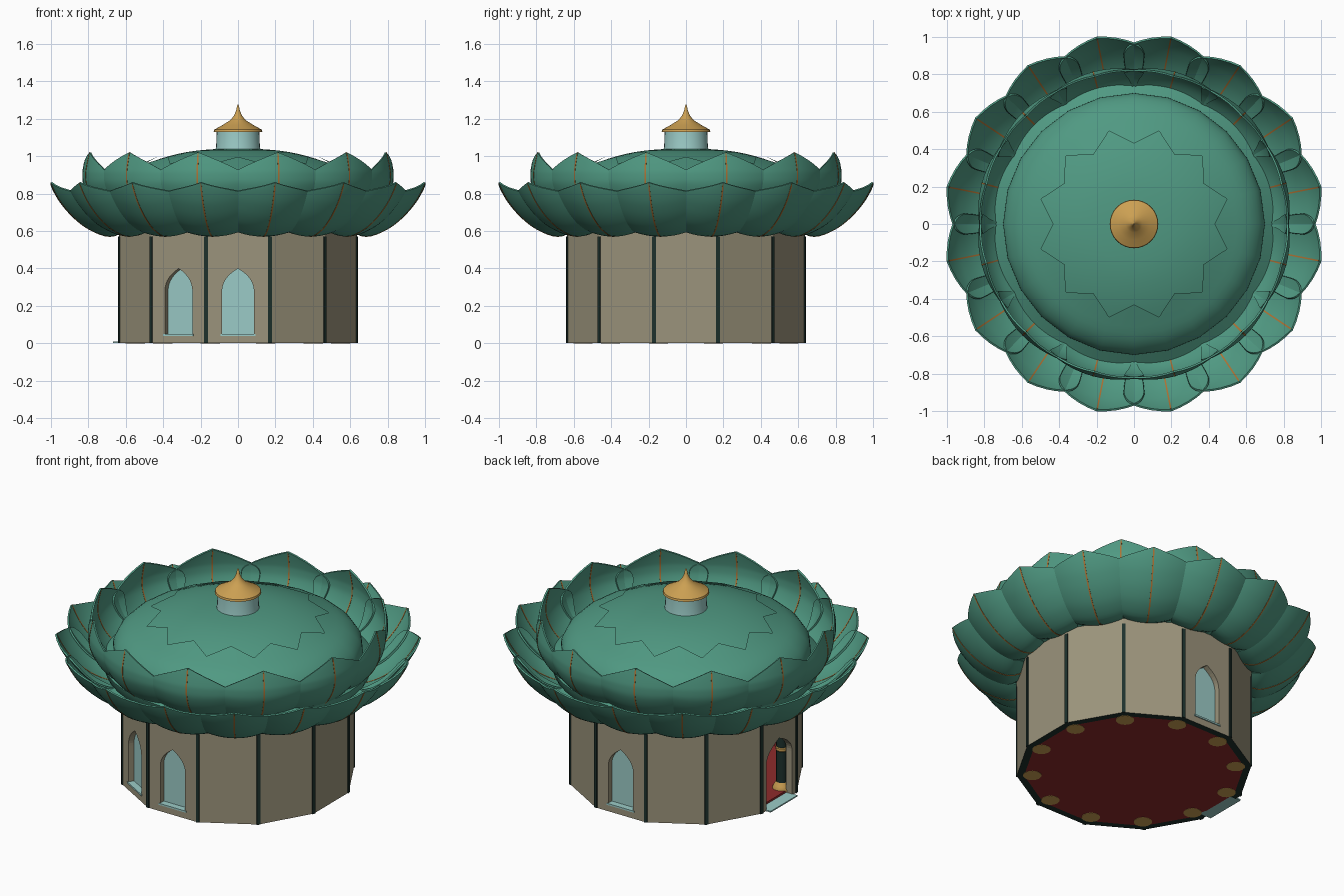
import bpy, bmesh, math
from mathutils import Matrix, Vector

if "Cube" in bpy.data.objects:
    bpy.data.objects.remove(bpy.data.objects["Cube"])

R = math.radians


def mat(name, c):
    m = bpy.data.materials.new(name)
    m.diffuse_color = (*c, 1)
    m.use_nodes = True
    m.node_tree.nodes["Principled BSDF"].inputs["Base Color"].default_value = m.diffuse_color
    return m


GREEN = mat("petal_green", (0.080, 0.320, 0.225))
BEIGE = mat("wall_beige", (0.330, 0.295, 0.200))
DARK = mat("dark_green", (0.012, 0.030, 0.025))
TEAL = mat("pale_teal", (0.330, 0.600, 0.570))
GOLD = mat("gold", (0.600, 0.350, 0.085))
RED = mat("deep_red", (0.270, 0.025, 0.025))
AMBER = mat("vein_amber", (0.420, 0.170, 0.035))


def finish(name, bm, mats, smooth=True, thick=0, recalc=True):
    bmesh.ops.remove_doubles(bm, verts=bm.verts, dist=1e-5)
    if recalc:
        bmesh.ops.recalc_face_normals(bm, faces=bm.faces)
    me = bpy.data.meshes.new(name)
    bm.to_mesh(me)
    bm.free()
    ob = bpy.data.objects.new(name, me)
    bpy.context.collection.objects.link(ob)
    for m in mats:
        me.materials.append(m)
    bpy.ops.object.select_all(action='DESELECT')
    ob.select_set(True)
    bpy.context.view_layer.objects.active = ob
    if thick:
        s = ob.modifiers.new("thickness", 'SOLIDIFY')
        s.thickness, s.offset = thick, 0
        bpy.ops.object.modifier_apply(modifier=s.name)
    if smooth:
        bpy.ops.object.shade_smooth_by_angle(angle=R(35))
    return ob


def spline(pts, n):
    """Catmull-Rom samples through tuples of any size."""
    P = [Vector(p) for p in pts]
    P = [2 * P[0] - P[1]] + P + [2 * P[-1] - P[-2]]
    out = []
    for i in range(1, len(P) - 2):
        a, b, c, d = P[i - 1:i + 3]
        for k in range(n):
            t = k / n
            out.append(0.5 * (2 * b + (c - a) * t + (2 * a - 5 * b + 4 * c - d) * t * t
                              + (3 * b - a - 3 * c + d) * t ** 3))
    return out + [P[-2]]


def lathe(bm, prof, seg=48, start=0, at=(0, 0), zigzag=0):
    """Revolve (r, z); zigzag pulls every other point of the last ring inward."""
    rings = []
    for j, (r, z) in enumerate(prof):
        ring = []
        for i in range(seg):
            rr, zz = r, z
            if zigzag and j == len(prof) - 1 and i % 2:
                rr, zz = r - zigzag, z + zigzag * 0.42
            a = start + 2 * math.pi * i / seg
            ring.append(bm.verts.new((at[0] + rr * math.cos(a), at[1] + rr * math.sin(a), zz)))
        rings.append(ring)
    for p, q in zip(rings, rings[1:]):
        for i in range(seg):
            k = (i + 1) % seg
            bm.faces.new((p[i], p[k], q[k], q[i]))
    return rings


def petals(name, count, prof, cup, thick, material, width=None):
    """Ring of cupped petals; prof rows are (radius, height, half width)."""
    bm = bmesh.new()
    rows = spline(prof, 4)
    cols = 1 if width else 6
    for n in range(count):
        rot = Matrix.Rotation(2 * math.pi * (n + 0.5) / count, 4, 'Z')
        grid = []
        for j, p in enumerate(rows):
            t = rows[min(j + 1, len(rows) - 1)] - rows[max(j - 1, 0)]
            t = Vector((t[0], t[1])).normalized()
            w = min(width, p[2]) if width else max(p[2], 0)
            line = []
            for i in range(-cols, cols + 1):
                y = w * i / cols
                d = cup * y * y
                line.append(bm.verts.new(rot @ Vector((p[0] - t[1] * d, y, p[1] + t[0] * d))))
            grid.append(line)
        for a, b in zip(grid, grid[1:]):
            for i in range(2 * cols):
                bm.faces.new((a[i], a[i + 1], b[i + 1], b[i]))
    bmesh.ops.dissolve_degenerate(bm, dist=1e-5, edges=bm.edges)
    return finish(name, bm, [material], thick=thick)


def box(bm, az, x0, x1, hy, z0, z1):
    m = Matrix.Rotation(az, 4, 'Z') @ Matrix.Translation(((x0 + x1) / 2, 0, (z0 + z1) / 2))
    bmesh.ops.create_cube(bm, size=1, matrix=m @ Matrix.Diagonal((x1 - x0, 2 * hy, z1 - z0, 1)))


def slab(bm, az, outline, x0, x1, taper_at=None):
    """Extrude a (y, z) outline from x0 to x1 along the wall direction."""
    rot = Matrix.Rotation(az, 4, 'Z')
    loops = []
    for x in (x0, x1):
        loops.append([bm.verts.new(rot @ Vector((x, y * (x / x1 if taper_at and abs(y) >= taper_at else 1), z)))
                      for y, z in outline])
    a, b = loops
    fs = [bm.faces.new(a), bm.faces.new(b)]
    for i in range(len(a)):
        k = (i + 1) % len(a)
        fs.append(bm.faces.new((a[i], a[k], b[k], b[i])))
    return fs


def arch(w, z0, spring, top):
    """Pointed arch outline from lower right to lower left."""
    right = [(w, z0)] + [(w * (1 - (i / 8) ** 2.5), spring + (top - spring) * i / 8) for i in range(9)]
    return right + [(-y, z) for y, z in reversed(right[:-1])]


# Twelve-sided wall, with one doorway and three window niches
AP, H = 0.635, 0.61
HALF = AP * math.tan(R(15))
openings = {-90: 0.085, -120: 0.085, 90: 0.085, 180: 0.125}
walls, panes, sills = bmesh.new(), bmesh.new(), bmesh.new()
for k in range(-5, 7):
    az = R(30 * k)
    outline = [(-HALF, 0), (-HALF, H), (HALF, H), (HALF, 0)]
    w = openings.get(30 * k)
    if w:
        outline += arch(w, 0, 0.27, 0.40)
    slab(walls, az, outline, AP - 0.04, AP, HALF - 1e-4)
    if w and w < 0.1:
        slab(walls, az, [(-w, 0), (-w, 0.045), (w, 0.045), (w, 0)], AP - 0.04, AP)
        slab(panes, az, arch(w, 0.04, 0.27, 0.40), AP - 0.042, AP - 0.034)
        box(sills, az, AP - 0.035, AP + 0.006, 0.093, 0.040, 0.050)
bmesh.ops.recalc_face_normals(walls, faces=walls.faces)
for f in walls.faces:
    c = f.calc_center_median()
    radial = f.normal.dot(Vector((c.x, c.y, 0)).normalized())
    if f.normal.z < -0.9 and c.z < 0.01:
        f.material_index = 1
    elif radial < -0.8:
        f.material_index = 2
finish("walls", walls, [BEIGE, DARK, RED], smooth=False)
finish("window_panes", panes, [TEAL], smooth=False)
finish("window_sills", sills, [TEAL], smooth=False)

# Door step
bm = bmesh.new()
box(bm, R(180), 0.57, 0.668, 0.13, 0, 0.008)
finish("door_step", bm, [TEAL], smooth=False)

# Corner posts outside, columns with gold bases inside
posts, columns, bases = bmesh.new(), bmesh.new(), bmesh.new()
for k in range(12):
    az = R(15 + 30 * k)
    box(posts, az, 0.62, 0.661, 0.010, 0, 0.57)
    at = (0.57 * math.cos(az), 0.57 * math.sin(az))
    lathe(columns, [(0.032, 0.03), (0.032, 0.59)], 12, 0, at)
    lathe(bases, [(0, -0.001), (0.052, -0.001), (0.055, 0.02), (0.045, 0.04), (0.034, 0.06)], 14, 0, at)
    lathe(bases, [(0.032, 0.25), (0.036, 0.255), (0.036, 0.27), (0.032, 0.275)], 12, 0, at)
finish("corner_posts", posts, [DARK], smooth=False)
finish("inner_columns", columns, [DARK])
finish("column_bases", bases, [GOLD])

# Floor and ceiling
bm = bmesh.new()
for z0, z1 in ((0.0, 0.02), (0.585, 0.60)):
    lathe(bm, [(0, z0), (0.617, z0), (0.617, z1), (0, z1)], 12, R(15))
finish("floor_and_ceiling", bm, [RED], smooth=False)

# Eave bowl behind the petals
bm = bmesh.new()
lathe(bm, [(0.60, 0.60), (0.67, 0.607), (0.74, 0.66), (0.76, 0.72), (0.69, 0.77)])
finish("eave_bowl", bm, [GREEN])

# Two rings of open petals with midrib veins
lower = [(0.61, 0.605, 0.09), (0.70, 0.575, 0.155), (0.80, 0.608, 0.195), (0.88, 0.665, 0.22),
         (0.945, 0.735, 0.228), (0.985, 0.795, 0.185), (1.017, 0.86, 0)]
upper = [(0.64, 0.64, 0.12), (0.72, 0.69, 0.19), (0.79, 0.76, 0.235), (0.83, 0.84, 0.26),
         (0.838, 0.90, 0.25), (0.833, 0.945, 0.19), (0.817, 1.02, 0)]
petals("lower_petals", 16, lower, 1.2, 0.010, GREEN)
petals("lower_veins", 16, lower, 0, 0.013, AMBER, 0.004)
petals("upper_petals", 12, upper, 0.95, 0.010, GREEN)
petals("upper_veins", 12, upper, 0, 0.013, AMBER, 0.004)

# Closed bud dome, with an outer layer ending in a zigzag of petal tips
dome = [(0.67, 0.70), (0.69, 0.78), (0.675, 0.84), (0.615, 0.90), (0.50, 0.955), (0.37, 1.0), (0.22, 1.03), (0, 1.045)]
bm = bmesh.new()
lathe(bm, [tuple(p) for p in spline(dome, 3)])
finish("bud_dome", bm, [GREEN])
bm = bmesh.new()
shell = [(0.68, 0.70), (0.70, 0.78), (0.685, 0.844), (0.622, 0.908), (0.515, 0.961)]
lathe(bm, [tuple(p) for p in spline(shell, 3)], 24, R(15), zigzag=0.085)
finish("bud_outer_petals", bm, [GREEN])

# Finial drum and gold spire
bm = bmesh.new()
lathe(bm, [(0.121, 1.03), (0.117, 1.05), (0.114, 1.13), (0, 1.132)], 32)
finish("finial_drum", bm, [TEAL])
bm = bmesh.new()
lathe(bm, [(0, 1.13), (0.13, 1.13), (0.127, 1.142), (0.085, 1.165), (0.045, 1.19), (0.022, 1.215),
           (0.010, 1.245), (0.005, 1.27), (0, 1.278)], 32)
finish("finial_spire", bm, [GOLD])
